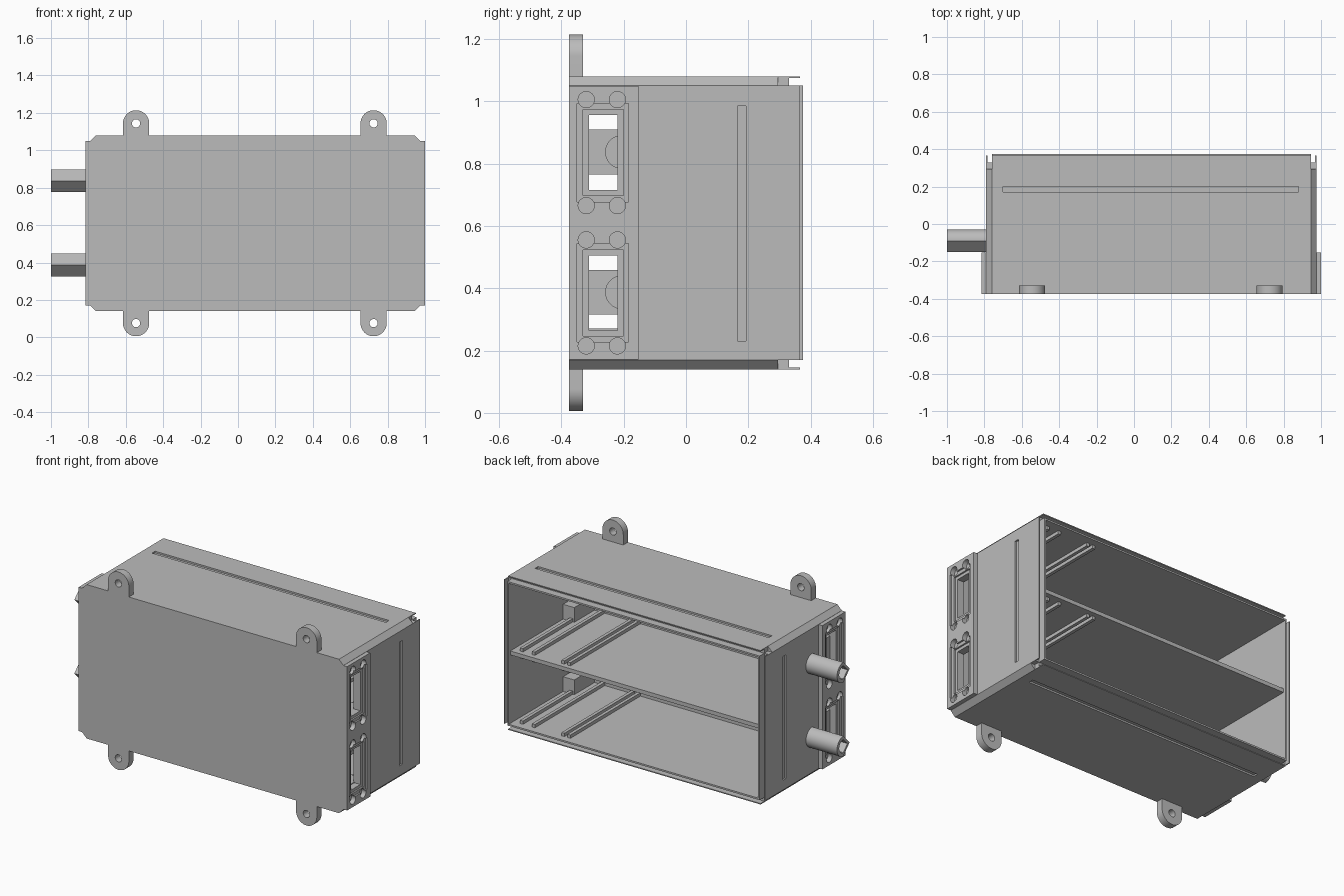
import bpy, bmesh, math
from mathutils import Vector

if "Cube" in bpy.data.objects:
    bpy.data.objects.remove(bpy.data.objects["Cube"], do_unlink=True)

grey = bpy.data.materials.new("plain grey")
grey.use_nodes = True
grey.diffuse_color = (0.5, 0.5, 0.5, 1)
grey.node_tree.nodes["Principled BSDF"].inputs["Base Color"].default_value = (0.5, 0.5, 0.5, 1)

LEFT, RIGHT, FRONT, BACK, LOW, TOP = 0.975, -0.79, -0.375, 0.375, 0.14, 1.08
WALL = 0.03
MID_X, MID_Z = (LEFT + RIGHT) / 2, (LOW + TOP) / 2
PITCH = 0.45          # height between the two bays
ENDS = (1, -1)


def prism(name, outline, axis, lo, hi):
    """Extrude an outline (the two other axes, in order) along an axis."""
    bm = bmesh.new()
    verts = []
    for a, b in outline:
        co = [a, b]
        co.insert(axis, lo)
        verts.append(bm.verts.new(co))
    face = bm.faces.new(verts)
    new = bmesh.ops.extrude_face_region(bm, geom=[face])["geom"]
    shift = Vector((0, 0, 0))
    shift[axis] = hi - lo
    bmesh.ops.translate(bm, verts=[v for v in new if isinstance(v, bmesh.types.BMVert)], vec=shift)
    bmesh.ops.recalc_face_normals(bm, faces=bm.faces)
    mesh = bpy.data.meshes.new(name)
    bm.to_mesh(mesh)
    bm.free()
    mesh.materials.append(grey)
    obj = bpy.data.objects.new(name, mesh)
    bpy.context.collection.objects.link(obj)
    return obj


def box(name, x0, x1, y0, y1, z0, z1):
    return prism(name, [(y0, z0), (y1, z0), (y1, z1), (y0, z1)], 0, min(x0, x1), max(x0, x1))


def arc(a, b, r, start=0, end=360, n=32):
    steps = n if end - start == 360 else n + 1
    angles = [math.radians(start + (end - start) * i / n) for i in range(steps)]
    return [(a + r * math.cos(t), b + r * math.sin(t)) for t in angles]


def combine(target, tool, operation="DIFFERENCE"):
    """Apply a boolean and discard the tool."""
    mod = target.modifiers.new("boolean", "BOOLEAN")
    mod.operation, mod.object, mod.solver = operation, tool, "EXACT"
    bpy.context.view_layer.objects.active = target
    bpy.ops.object.modifier_apply(modifier=mod.name)
    bpy.data.objects.remove(tool, do_unlink=True)


def smooth(obj):
    bpy.ops.object.select_all(action="DESELECT")
    obj.select_set(True)
    bpy.context.view_layer.objects.active = obj
    bpy.ops.object.shade_smooth_by_angle(angle=math.radians(30))


def side(s, x):
    """Mirror an x position to the chosen end."""
    return x if s > 0 else 2 * MID_X - x


def teardrop(y, z, r):
    return arc(y, z, r, -90, 90, 24) + [(y - r, z)]


# Chamfered case, with thicker connector panels at both ends
c = WALL
case = prism("case", [(RIGHT + c, LOW), (LEFT - c, LOW), (LEFT, LOW + c), (LEFT, TOP - c),
                      (LEFT - c, TOP), (RIGHT + c, TOP), (RIGHT, TOP - c), (RIGHT, LOW + c)],
             1, FRONT, 0.295)
for s in ENDS:
    panel = box("panel", side(s, 0.95), side(s, 1.0), FRONT, -0.152, LOW + 0.031, TOP - 0.031)
    combine(case, panel, "UNION")

# Two compartments, leaving a shelf between them
IN_L, IN_R = LEFT - 0.04, RIGHT + 0.04
bays = [(LOW + 0.04, MID_Z - 0.012), (MID_Z + 0.012, TOP - 0.04)]
for z0, z1 in bays:
    combine(case, box("bay", IN_R, IN_L, -0.345, 0.5, z0, z1))

# Connector openings, stepped frames and screw recesses
for s in ENDS:
    for dz in (0, -PITCH):
        z = 0.835 + dz
        for depth, w, h, y in ((0.01, 0.083, 0.158, -0.267), (0.02, 0.065, 0.138, -0.265),
                               (0.2, 0.046, 0.12, -0.265)):
            combine(case, box("cut", side(s, 1.0 - depth), side(s, 1.1), y - w, y + w, z - h, z + h))
        for y in (-0.32, -0.22):
            for up in ENDS:
                hole = arc(y, z + up * 0.17, 0.026)
                a, b = sorted((side(s, 0.972), side(s, 1.1)))
                combine(case, prism("screw_recess", hole, 0, a, b))

# Shallow grooves on the four outer walls
for s in ENDS:
    combine(case, box("groove", side(s, LEFT - 0.01), side(s, 1.1), 0.165, 0.193, 0.23, 0.985))
    z = MID_Z + s * (TOP - MID_Z)
    z0, z1 = sorted((z - s * 0.01, z + s * 0.1))
    combine(case, box("groove", -0.7, 0.88, 0.17, 0.2, z0, z1))

# Cable spouts with a pointed front edge
for name, dz in (("upper", 0), ("lower", -PITCH)):
    z = 0.837 + dz
    combine(case, prism("bore", teardrop(-0.09, z, 0.04), 0, -1.1, -0.7))
    spout = prism(name + "_spout", teardrop(-0.09, z, 0.061), 0, -1.0, RIGHT + 0.01)
    combine(spout, prism("bore", teardrop(-0.09, z, 0.04), 0, -1.1, -0.7))
    smooth(spout)
    # Inner block behind the right opening, with a round seat
    block = box(name + "_cable_block", IN_R - 0.005, -0.69, -0.35, -0.15, z - 0.072, z + 0.072)
    combine(block, prism("seat", arc(-0.205, z, 0.053), 0, -0.71, -0.6))
    smooth(block)
smooth(case)

# Rear extension of the walls, outer lips and inner rim
for s in ENDS:
    end = "left" if s > 0 else "right"
    level = "top" if s > 0 else "bottom"

    def slab(name, inner, outer, y0, y1):
        box(end + "_" + name, side(s, LEFT - inner), side(s, LEFT - outer), y0, y1, LOW + c, TOP - c)
        edge = MID_Z + s * (TOP - MID_Z)
        z0, z1 = sorted((edge - s * inner, edge - s * outer))
        box(level + "_" + name, RIGHT + c, LEFT - c, y0, y1, z0, z1)

    slab("rear_wall", 0.04, 0, 0.294, 0.33)
    slab("outer_lip", 0.006, 0, 0.329, 0.366)
    slab("inner_rim", 0.04, 0.03, 0.329, BACK)
box("shelf_rear", IN_R, IN_L, 0.29, 0.36, MID_Z - 0.012, MID_Z + 0.012)

# Guide rails on the floor and ceiling of each bay, and corner stops
for bay, (z0, z1) in zip(("lower", "upper"), bays):
    for x in (0.88, 0.80, 0.60, 0.56):
        box(bay + "_floor_rail", x - 0.01, x + 0.01, -0.35, 0.33, z0 - 0.002, z0 + 0.02)
        box(bay + "_ceiling_rail", x - 0.01, x + 0.01, -0.35, 0.33, z1 - 0.02, z1 + 0.002)
    box(bay + "_stop", 0.86, IN_L + 0.005, -0.35, -0.15, z0 - 0.002, z0 + 0.09)

# Mounting ears
for s, level in ((1, "top"), (-1, "bottom")):
    for x, end in ((-0.545, "right"), (0.725, "left")):
        z = MID_Z + s * 0.534
        root = MID_Z + s * 0.45
        outline = arc(x, z, 0.07, 0, 180) if s > 0 else arc(x, z, 0.07, 180, 360)
        outline += [(x - s * 0.07, root), (x + s * 0.07, root)]
        ear = prism(f"{level}_{end}_ear", outline, 1, FRONT, -0.33)
        combine(ear, prism("hole", arc(x, z, 0.022), 1, -0.5, -0.2))
        smooth(ear)
